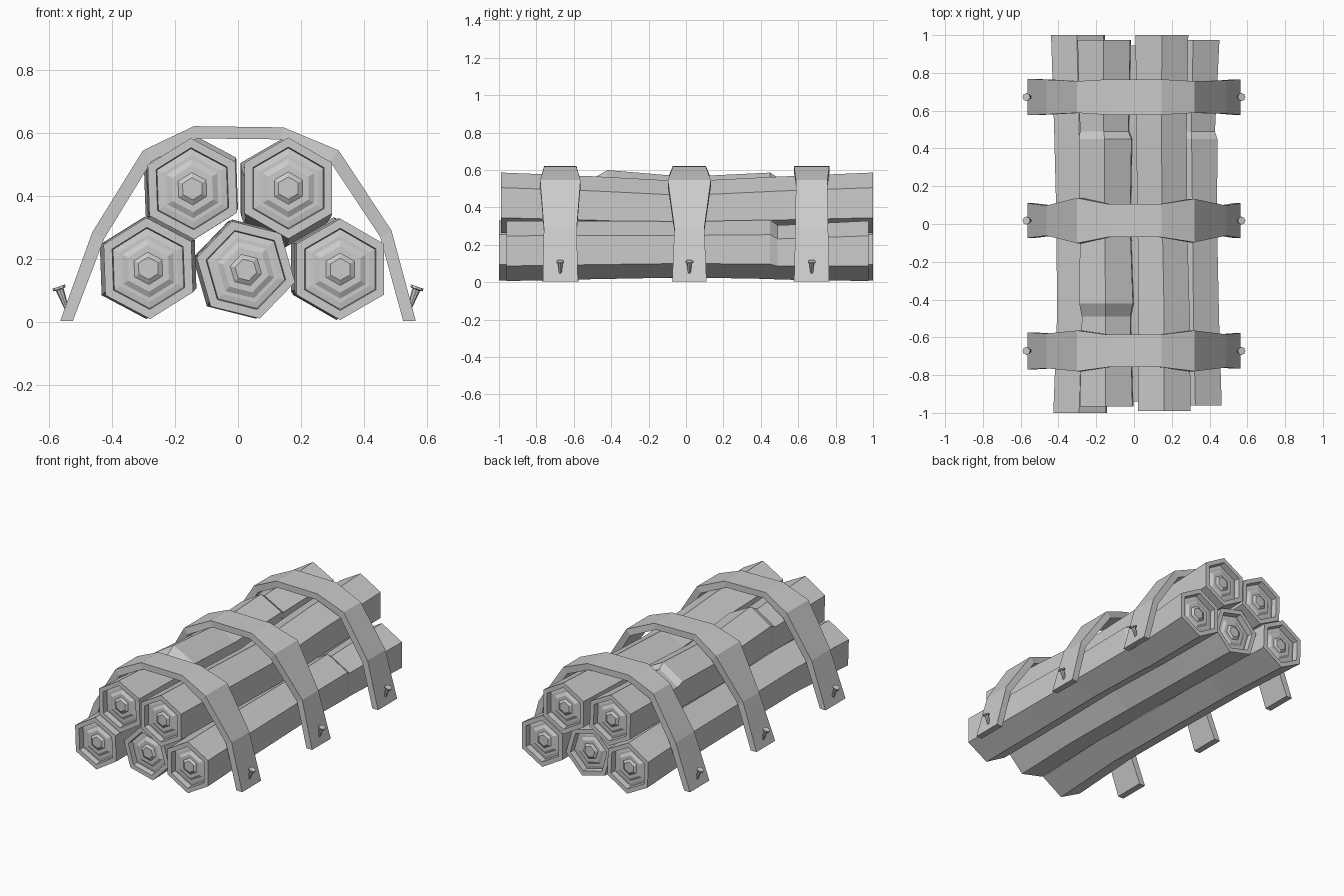
import bpy, bmesh, math
from mathutils import Vector

if "Cube" in bpy.data.objects:
    bpy.data.objects.remove(bpy.data.objects["Cube"])

grey = bpy.data.materials.new("plain grey")
grey.use_nodes = True
grey.diffuse_color = (0.6, 0.6, 0.6, 1)
grey.node_tree.nodes["Principled BSDF"].inputs["Base Color"].default_value = (0.6, 0.6, 0.6, 1)


def finish(bm, name):
    bmesh.ops.recalc_face_normals(bm, faces=bm.faces)
    mesh = bpy.data.meshes.new(name)
    bm.to_mesh(mesh)
    bm.free()
    mesh.materials.append(grey)
    obj = bpy.data.objects.new(name, mesh)
    bpy.context.collection.objects.link(obj)
    return obj


def loft(name, rings):
    """Skin a list of point loops and close both ends."""
    bm = bmesh.new()
    loops = [[bm.verts.new(p) for p in ring] for ring in rings]
    n = len(loops[0])
    for a, b in zip(loops, loops[1:]):
        for i in range(n):
            j = (i + 1) % n
            bm.faces.new((a[i], a[j], b[j], b[i]))
    bm.faces.new(loops[0])
    bm.faces.new(loops[-1][::-1])
    return finish(bm, name)


def hexagon(x, y, z, radius, turn):
    angles = [math.radians(turn + 60 * i) for i in range(6)]
    return [Vector((x + radius * math.cos(a), y, z + radius * math.sin(a))) for a in angles]


# Growth rings carved into each log end: (radius factor, depth), centre outwards
END = [(0.22, 0.012), (0.32, 0.022), (0.46, 0.022), (0.58, 0.032), (0.66, 0.032), (0.79, 0.036), (0.81, 0)]
R = 0.161


def log(name, x, z, front, back, turn, bends):
    """Hexagonal log; bends are (y, dx, dz, radius factor) between its ends."""
    bx = x - 0.012
    rings = [hexagon(x, front + d, z, R * f, turn) for f, d in END]
    rings.append(hexagon(x, front, z, R, turn))
    for y, dx, dz, f in bends:
        rings.append(hexagon(x + dx, y, z + dz, R * f, turn))
    rings.append(hexagon(bx, back, z, R, turn))
    rings += [hexagon(bx, back - d, z, R * f, turn) for f, d in reversed(END)]
    loft(name, rings)


log("lower_right_side_log", -0.285, 0.17, -1.0, 1.0, 92,
    [(-0.5, 0.015, 0.01, 0.97), (0, 0.01, 0.005, 0.95), (0.5, 0, 0.01, 0.97)])
log("lower_middle_log", 0.025, 0.165, -0.94, 0.945, 106,
    [(-0.5, 0, 0.01, 0.97), (0, -0.01, 0.01, 0.94), (0.5, -0.01, 0.005, 0.98)])
log("lower_left_side_log", 0.325, 0.167, -0.96, 0.975, 90,
    [(-0.5, -0.01, 0.005, 0.97), (0, -0.015, 0.008, 0.93), (0.45, -0.02, 0.008, 0.98),
     (0.49, -0.022, -0.008, 0.9)])
log("upper_right_side_log", -0.145, 0.423, -0.965, 0.975, 92,
    [(-0.49, 0, -0.012, 0.92), (-0.42, 0, 0.012, 1.02), (0, -0.005, -0.012, 0.95),
     (0.45, -0.005, 0.002, 1.0), (0.49, -0.01, -0.012, 0.92)])
log("upper_left_side_log", 0.16, 0.425, -0.99, 1.0, 90,
    [(-0.5, 0, -0.015, 0.97), (0, -0.01, -0.037, 0.94), (0.5, -0.015, -0.015, 0.96)])

# Strap cross profile as (outer x, outer z, inner x, inner z), right foot to left foot
PROFILE = [(-0.565, 0.003, -0.525, 0.003), (-0.463, 0.285, -0.425, 0.265),
           (-0.302, 0.545, -0.275, 0.51), (-0.14, 0.622, -0.13, 0.583),
           (0.145, 0.618, 0.135, 0.58), (0.32, 0.545, 0.293, 0.51),
           (0.488, 0.29, 0.452, 0.27), (0.565, 0.003, 0.525, 0.003)]


def strap(name, y, halves):
    rings = []
    for (ox, oz, ix, iz), h in zip(PROFILE, halves):
        rings.append([Vector(p) for p in ((ox, y - h, oz), (ox, y + h, oz),
                                          (ix, y + h, iz), (ix, y - h, iz))])
    loft(name, rings)


WAVY = [0.098, 0.092, 0.108, 0.086, 0.086, 0.108, 0.088, 0.094]
MIDDLE = [0.092, 0.08, 0.12, 0.088, 0.088, 0.115, 0.08, 0.092]
EVEN = [0.096, 0.092, 0.084, 0.094, 0.094, 0.084, 0.088, 0.094]


# Nail: tapered shaft with a flat flared head, leaning out of the strap foot
def nail(name, side, y):
    tip, top = Vector((side * 0.535, y, 0.015)), Vector((side * 0.57, y, 0.112))
    axis = (top - tip).normalized()
    across = axis.cross(Vector((0, 1, 0)))
    rings = []
    for t, r in ((0, 0.004), (0.8, 0.012), (0.9, 0.013), (0.92, 0.021), (1, 0.021)):
        centre = tip.lerp(top, t)
        rings.append([centre + across * r * math.cos(a) + Vector((0, r * math.sin(a), 0))
                      for a in (math.tau * i / 8 for i in range(8))])
    loft(name, rings)


for label, y, halves in (("front", -0.672, WAVY), ("middle", 0.018, MIDDLE), ("back", 0.672, EVEN)):
    strap(label + "_strap", y, halves)
    nail(label + "_right_nail", -1, y)
    nail(label + "_left_nail", 1, y)
